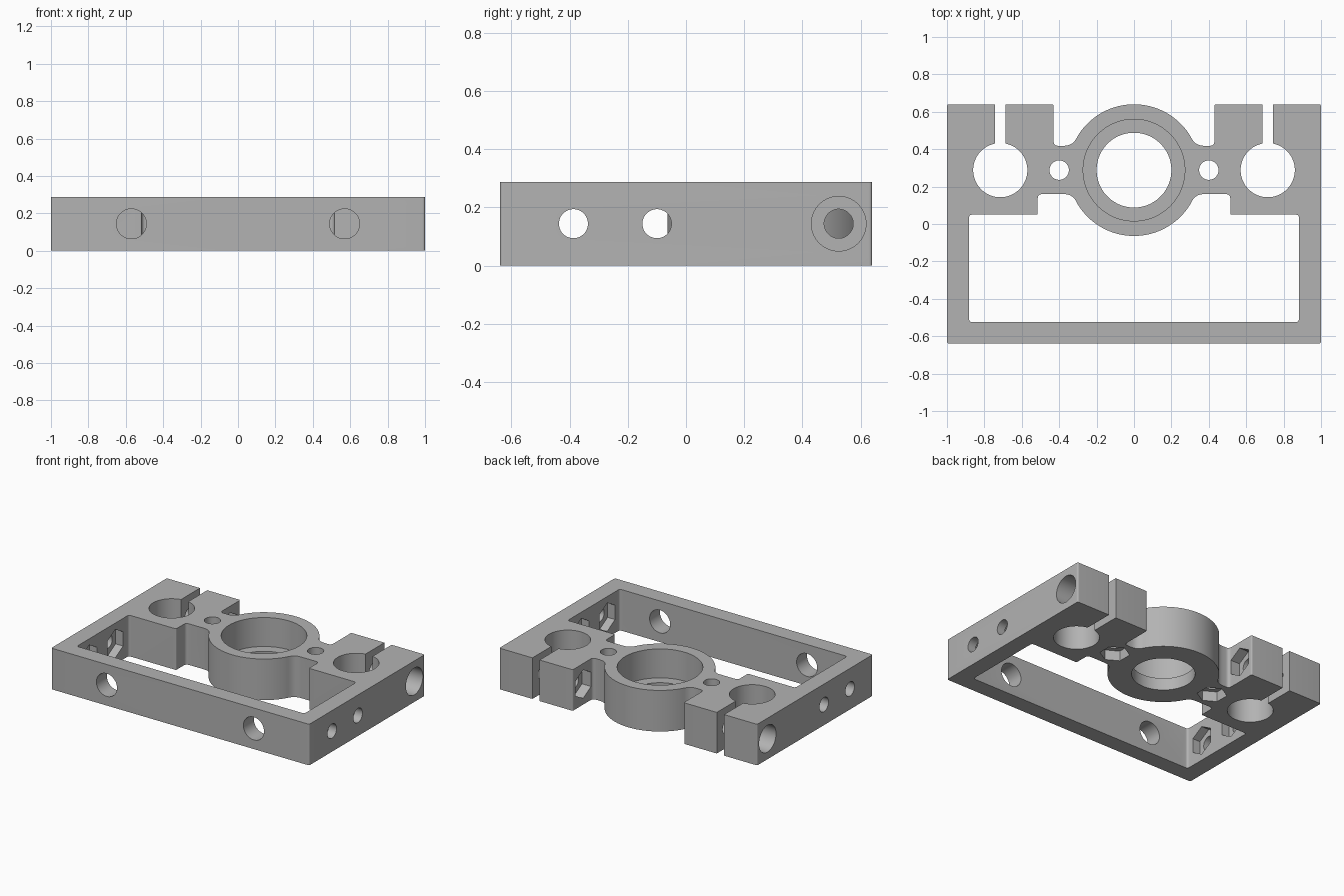
import bpy, bmesh, math
from mathutils import Vector, Matrix

cube = bpy.data.objects.get("Cube")
if cube:
    bpy.data.objects.remove(cube, do_unlink=True)

H = 0.288            # plate thickness
MID = H / 2
RING_Y, RING_R = 0.288, 0.352
ROD_X = 0.715        # clamp bore position

grey = bpy.data.materials.new("plain grey")
grey.use_nodes = True
colour = (0.45, 0.45, 0.45, 1)
grey.diffuse_color = colour
grey.node_tree.nodes["Principled BSDF"].inputs["Base Color"].default_value = colour


def rounded(points, steps=5):
    """Round each (x, y, radius) corner of a closed outline."""
    out = []
    for i, (x, y, r) in enumerate(points):
        p = Vector((x, y))
        if r == 0:
            out.append(p)
            continue
        a = p + (Vector(points[i - 1][:2]) - p).normalized() * r
        b = p + (Vector(points[(i + 1) % len(points)][:2]) - p).normalized() * r
        for k in range(steps + 1):
            t = k / steps
            out.append(a * (1 - t) ** 2 + p * 2 * t * (1 - t) + b * t * t)
    return out


def mirrored(half):
    """Complete an outline whose half runs on +x between two centre points."""
    return half + [(-x, y, r) for x, y, r in reversed(half) if abs(x) > 1e-5]


def arc(start, end, n=20):
    return [(RING_R * math.cos(a), RING_Y + RING_R * math.sin(a), 0)
            for a in (math.radians(start + (end - start) * i / n) for i in range(n + 1))]


def add_prism(bm, outline, z0, z1, matrix=Matrix()):
    low = [bm.verts.new(matrix @ Vector((p[0], p[1], z0))) for p in outline]
    high = [bm.verts.new(matrix @ Vector((p[0], p[1], z1))) for p in outline]
    bm.faces.new(low[::-1])
    bm.faces.new(high)
    for i in range(len(low)):
        j = (i + 1) % len(low)
        bm.faces.new((low[i], low[j], high[j], high[i]))


def disc(r, n=48):
    """Regular outline; six sides gives a hexagon with points on its y axis."""
    return [(r * math.cos(math.tau * (i + 0.5) / n), r * math.sin(math.tau * (i + 0.5) / n))
            for i in range(n)]


def make(name, prisms):
    bm = bmesh.new()
    for prism in prisms:
        add_prism(bm, *prism)
    bmesh.ops.recalc_face_normals(bm, faces=bm.faces)
    mesh = bpy.data.meshes.new(name)
    bm.to_mesh(mesh)
    bm.free()
    mesh.materials.append(grey)
    ob = bpy.data.objects.new(name, mesh)
    bpy.context.collection.objects.link(ob)
    return ob


def along_z(x, y):
    return Matrix.Translation((x, y, 0))


# Matrices that turn a prism's axis to point along x or y (outline y becomes z)
TO_X = Matrix(((0, 0, 1, 0), (1, 0, 0, 0), (0, 1, 0, 0), (0, 0, 0, 1)))
TO_Y = Matrix(((-1, 0, 0, 0), (0, 0, 1, 0), (0, 1, 0, 0), (0, 0, 0, 1)))


def along_x(y):
    return Matrix.Translation((0, y, MID)) @ TO_X


def along_y(x):
    return Matrix.Translation((x, 0, MID)) @ TO_Y


# Outer outline: ring crown, narrow webs, clamp blocks, frame
outer = mirrored(arc(90, 31) + [
    (0.329, 0.418, 0.045), (0.43, 0.418, 0.025), (0.43, 0.64, 0.012),
    (1, 0.64, 0.012), (1, -0.64, 0.015), (0, -0.64, 0)])
# Window outline between the frame, clamp blocks and ring
window = mirrored([
    (0, -0.525, 0), (0.882, -0.525, 0.018), (0.882, 0.05, 0.018),
    (0.515, 0.05, 0.008), (0.515, 0.16, 0.025), (0.329, 0.16, 0.045)] + arc(-31, -90))

body = make("mount_frame", [(rounded(outer), 0, H)])

# First set of cutters: window, bearing bore, clamp bores, through holes
holes = [(rounded(window), -0.1, H + 0.1),
         (disc(0.2, 72), -0.1, H + 0.1, along_z(0, RING_Y))]
# Second set: bearing seat, clamp slots, counterbores and nut pockets
pockets = [(disc(0.272, 72), 0.085, H + 0.1, along_z(0, RING_Y))]

slot = [(-0.028, 0), (0.028, 0), (0.028, 0.5), (-0.028, 0.5)]
for s in (1, -1):
    holes.append((disc(0.145), -0.1, H + 0.1, along_z(s * ROD_X, RING_Y)))
    pockets.append((slot, -0.1, H + 0.1, along_z(s * ROD_X, RING_Y)))
    # web screw with nut pocket underneath
    holes.append((disc(0.052, 32), -0.1, H + 0.1, along_z(s * 0.4, RING_Y)))
    pockets.append((disc(0.095, 6), -0.1, 0.07, along_z(s * 0.4, RING_Y)))
    # front wall hole
    holes.append((disc(0.08), -0.7, -0.45, along_y(s * 0.57)))
    # side wall screws with inner nut pockets
    for y in (-0.387, -0.1):
        holes.append((disc(0.05, 32), s * 0.8, s * 1.1, along_x(y)))
        pockets.append((disc(0.1, 6), s * 0.8, s * 0.94, along_x(y)))
    # clamp screw: through hole, outer counterbore, inner nut pocket
    holes.append((disc(0.05, 32), s * 0.38, s * 1.1, along_x(0.525)))
    pockets.append((disc(0.094), s * 0.87, s * 1.1, along_x(0.525)))
    pockets.append((disc(0.1, 6), s * 0.38, s * 0.5, along_x(0.525)))

cutters = [make("hole_cutter", holes), make("pocket_cutter", pockets)]
bpy.context.view_layer.objects.active = body
body.select_set(True)
for cutter in cutters:
    cutter.hide_render = True
    mod = body.modifiers.new(cutter.name, "BOOLEAN")
    mod.operation = "DIFFERENCE"
    mod.solver = "EXACT"
    mod.use_self = True
    mod.object = cutter
    bpy.ops.object.modifier_apply(modifier=mod.name)
for cutter in cutters:
    bpy.data.objects.remove(cutter, do_unlink=True)

bpy.ops.object.select_all(action="DESELECT")
body.select_set(True)
bpy.ops.object.shade_smooth_by_angle(angle=math.radians(30))
